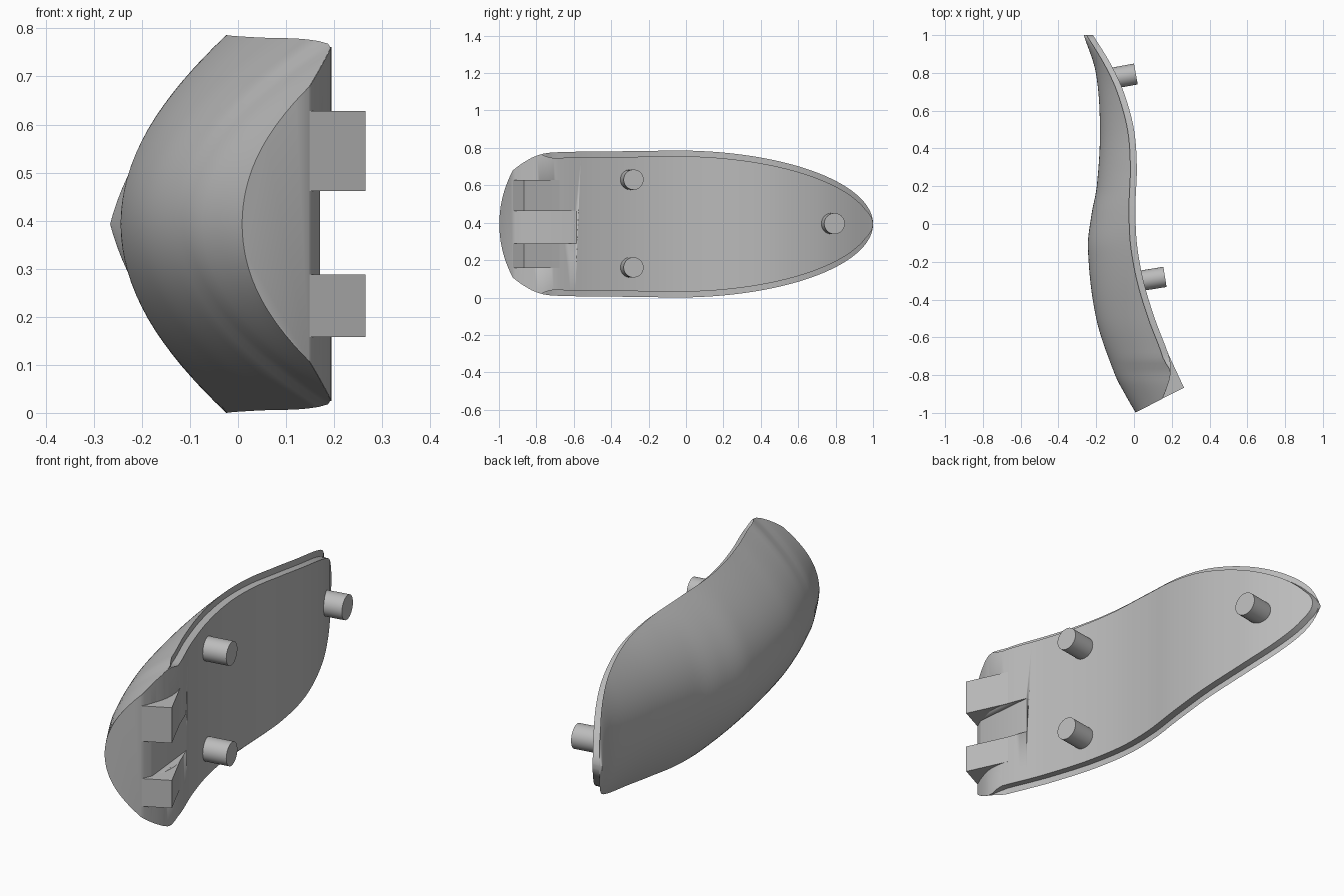
import bpy, bmesh
from math import radians, sqrt
from mathutils import Vector

if "Cube" in bpy.data.objects:
    bpy.data.objects.remove(bpy.data.objects["Cube"])

grey = bpy.data.materials.new("plain grey")
grey.use_nodes = True
grey.diffuse_color = (0.5, 0.5, 0.5, 1)
grey.node_tree.nodes["Principled BSDF"].inputs["Base Color"].default_value = (0.5, 0.5, 0.5, 1)

MID = 0.393  # height of the mirror plane


def spline(points):
    """Smooth function through (y, value) points sorted by y."""
    def slope(i):
        a, b = points[max(i - 1, 0)], points[min(i + 1, len(points) - 1)]
        return (b[1] - a[1]) / (b[0] - a[0])

    def value(y):
        i = 0
        while i < len(points) - 2 and y > points[i + 1][0]:
            i += 1
        (y0, v0), (y1, v1) = points[i], points[i + 1]
        w = y1 - y0
        t = (y - y0) / w
        return ((2*t**3 - 3*t*t + 1) * v0 + (t**3 - 2*t*t + t) * w * slope(i)
                + (3*t*t - 2*t**3) * v1 + (t**3 - t*t) * w * slope(i + 1))
    return value


crest = spline([(-1.06, 0.05), (-1, 0.01), (-0.9, -0.048), (-0.8, -0.1), (-0.5, -0.2),
                (-0.13, -0.244), (0.05, -0.225), (0.2, -0.197), (0.5, -0.18),
                (0.8, -0.202), (1, -0.266)])
plate = spline([(-1.06, 0.06), (-0.93, 0.147), (-0.83, 0.186), (-0.77, 0.195), (-0.7, 0.185),
                (-0.5, 0.11), (-0.3, 0.05), (-0.1, 0.015), (0.1, 0.008), (0.3, 0.015),
                (0.5, 0), (0.7, -0.055), (0.85, -0.125), (1, -0.217)])
front_half = spline([(-1.06, 0.15), (-1, 0.215), (-0.93, 0.283), (-0.87, 0.328), (-0.8, 0.365),
                     (-0.72, 0.382), (-0.4, 0.388), (-0.05, MID)])


def half_width(y):
    if y < -0.05:
        return front_half(y)
    return MID * sqrt(max(0.0, 1 - ((y + 0.05) / 1.05) ** 2))


def finish(name, bm, angle=35):
    bmesh.ops.recalc_face_normals(bm, faces=bm.faces[:])
    mesh = bpy.data.meshes.new(name)
    bm.to_mesh(mesh)
    bm.free()
    mesh.materials.append(grey)
    obj = bpy.data.objects.new(name, mesh)
    bpy.context.collection.objects.link(obj)
    bpy.ops.object.select_all(action="DESELECT")
    obj.select_set(True)
    bpy.context.view_layer.objects.active = obj
    bpy.ops.object.shade_smooth_by_angle(angle=radians(angle))
    return obj


def prism(name, outline, z0, z1):
    """Extrude an (x, y) outline between two heights."""
    bm = bmesh.new()
    face = bm.faces.new([bm.verts.new((x, y, z0)) for x, y in outline])
    new = bmesh.ops.extrude_face_region(bm, geom=[face])["geom"]
    bmesh.ops.translate(bm, vec=(0, 0, z1 - z0), verts=[v for v in new if isinstance(v, bmesh.types.BMVert)])
    return finish(name, bm, 20)


def section(y, arc=32):
    """Domed back with a stepped, flat inner side."""
    h, c, p = half_width(y), crest(y), plate(y)
    step = 0.034 * min(1, max(0.02, (y + 0.78) / 0.06))
    e = max(p - step, c + 0.004)
    inset = h - min(step * 0.9, h * 0.3)
    ring = []
    for i in range(arc + 1):
        t = 2 * i / arc - 1
        ring.append((c + (e - c) * t * t, y, MID + h * t))
    ring += [(e, y, MID + inset), (p, y, MID + inset), (p, y, MID - inset), (e, y, MID - inset)]
    return ring


# Curved body: sections lofted along y, closer together near the round tip
body = bmesh.new()
stations = [-1.06 + 1.76 * i / 60 for i in range(60)]
stations += [0.7 + 0.2995 * (1 - (1 - i / 20) ** 2) for i in range(21)]
rings = [[body.verts.new(p) for p in section(y)] for y in stations]
for a, b in zip(rings, rings[1:]):
    for i in range(len(a)):
        j = (i + 1) % len(a)
        body.faces.new((a[i], a[j], b[j], b[i]))
body.faces.new(rings[0])
body.faces.new(rings[-1])

# Slanted flat cut across the front end
cut_start = Vector((0.01, -0.997, 0))
cut_dir = Vector((0.255, 0.13, 0))
result = bmesh.ops.bisect_plane(body, geom=body.verts[:] + body.edges[:] + body.faces[:],
                                plane_co=cut_start, plane_no=(0.13, -0.255, 0), clear_outer=True)
rim = [g for g in result["geom_cut"] if isinstance(g, bmesh.types.BMEdge)]
bmesh.ops.holes_fill(body, edges=rim, sides=0)
shell = finish("curved_body", body)

# Wedge notch between the two tabs
cutter = prism("notch_cutter", [(0.142, -0.585), (0.18, -0.97), (0.4, -0.97), (0.4, -0.585)], 0.288, 0.462)
cutter.hide_render = True
notch = shell.modifiers.new("notch", "BOOLEAN")
notch.operation = "DIFFERENCE"
notch.solver = "EXACT"
notch.object = cutter
bpy.context.view_layer.objects.active = shell
bpy.ops.object.modifier_apply(modifier="notch")
bpy.data.objects.remove(cutter)


# Two tabs that continue the inner side straight to the cut
def on_cut(x):
    return cut_start.y + (x - cut_start.x) * cut_dir.y / cut_dir.x


tab = [(0.265, on_cut(0.265)), (0.12, on_cut(0.12) + 0.001), (0.12, -0.62), (0.145, -0.6), (0.187, -0.7)]
prism("lower_tab", tab, 0.158, 0.288)
prism("upper_tab", tab, 0.462, 0.628)


# Round locating pegs, given by the centre of the outer end
def peg(name, tip, axis, radius=0.054, length=0.17):
    axis = Vector(axis).normalized()
    bm = bmesh.new()
    bmesh.ops.create_cone(bm, cap_ends=True, segments=40, radius1=radius, radius2=radius, depth=length)
    bmesh.ops.rotate(bm, verts=bm.verts[:], matrix=axis.to_track_quat("Z", "Y").to_matrix())
    bmesh.ops.translate(bm, verts=bm.verts[:], vec=Vector(tip) - axis * length / 2)
    finish(name, bm)


peg("lower_front_peg", (0.164, -0.28, 0.161), (1, 0.16, 0))
peg("upper_front_peg", (0.164, -0.28, 0.63), (1, 0.16, 0))
peg("rear_peg", (0.01, 0.794, 0.395), (1, 0.18, 0), 0.056)
